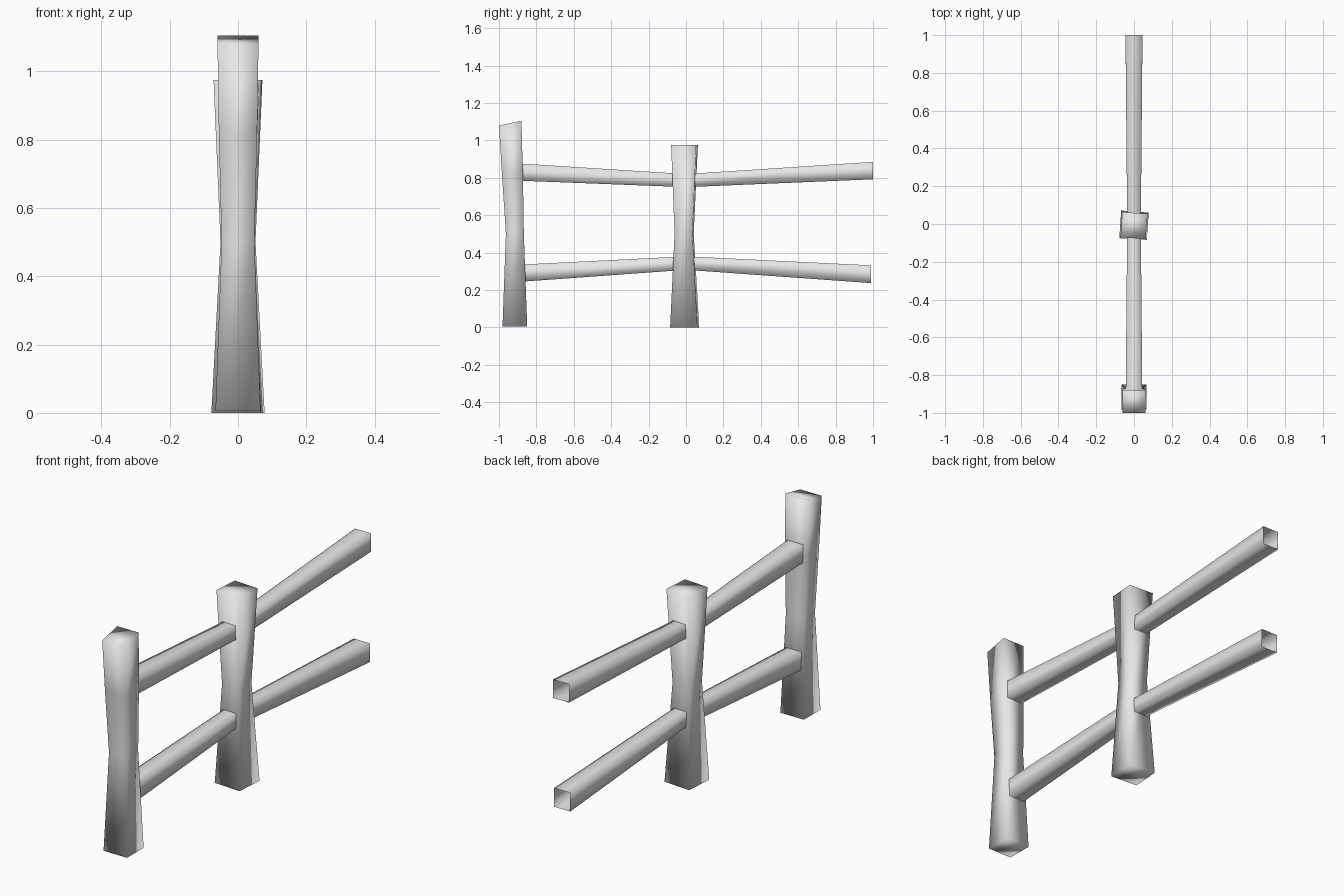
import bpy, bmesh, math
from mathutils import Matrix, Vector

cube = bpy.data.objects.get("Cube")
if cube:
    bpy.data.objects.remove(cube, do_unlink=True)

mat = bpy.data.materials.new("pale grey")
mat.use_nodes = True
GREY = (0.8, 0.8, 0.8, 1)
mat.diffuse_color = GREY
mat.node_tree.nodes["Principled BSDF"].inputs["Base Color"].default_value = GREY

CORNERS = [(-1, -1), (1, -1), (1, 1), (-1, 1)]


def loft(name, rings, capped):
    """Skin a row of four-point rings, smooth shaded."""
    bm = bmesh.new()
    rows = [[bm.verts.new(p) for p in ring] for ring in rings]
    for a, b in zip(rows, rows[1:]):
        for i in range(4):
            j = (i + 1) % 4
            bm.faces.new((a[i], a[j], b[j], b[i]))
    if capped:
        bm.faces.new(rows[0][::-1])
        bm.faces.new(rows[-1])
    bmesh.ops.recalc_face_normals(bm, faces=bm.faces)
    for f in bm.faces:
        f.smooth = True
    mesh = bpy.data.meshes.new(name)
    bm.to_mesh(mesh)
    bm.free()
    mesh.materials.append(mat)
    obj = bpy.data.objects.new(name, mesh)
    bpy.context.collection.objects.link(obj)


def post(name, levels, twist, slope):
    """levels: (z, centre y, half width); slope tilts the top."""
    turn = Matrix.Rotation(math.radians(twist), 3, "Z")
    rings = []
    for z, y, h in levels:
        tilt = slope if z == levels[-1][0] else 0
        rings.append([turn @ Vector((cx * h, cy * h, cy * tilt)) + Vector((0, y, z))
                      for cx, cy in CORNERS])
    loft(name, rings, True)


def rail(name, stations):
    """stations: (y, bottom z, top z, half width); ends stay open."""
    rings = [[(cx * h, y, (lo + hi) / 2 + cz * (hi - lo) / 2) for cx, cz in CORNERS]
             for y, lo, hi, h in stations]
    loft(name, rings, False)


# Posts, pinched at the waist
post("front_post", [(0.005, -0.915, 0.066), (0.5, -0.915, 0.048),
                    (0.82, -0.928, 0.056), (1.092, -0.94, 0.06)], 0, 0.013)
post("middle_post", [(0, -0.007, 0.073), (0.5, -0.01, 0.048),
                     (0.975, -0.008, 0.067)], -4, 0)

# Rails, thinner where they meet the middle post
rail("upper_front_rail", [(-0.9, 0.785, 0.877, 0.044), (0, 0.75, 0.82, 0.036)])
rail("upper_back_rail", [(0, 0.75, 0.82, 0.036), (1.0, 0.792, 0.885, 0.045)])
rail("lower_front_rail", [(-0.9, 0.243, 0.335, 0.044), (0, 0.308, 0.38, 0.036)])
rail("lower_back_rail", [(0, 0.308, 0.38, 0.036), (0.99, 0.237, 0.332, 0.045)])
